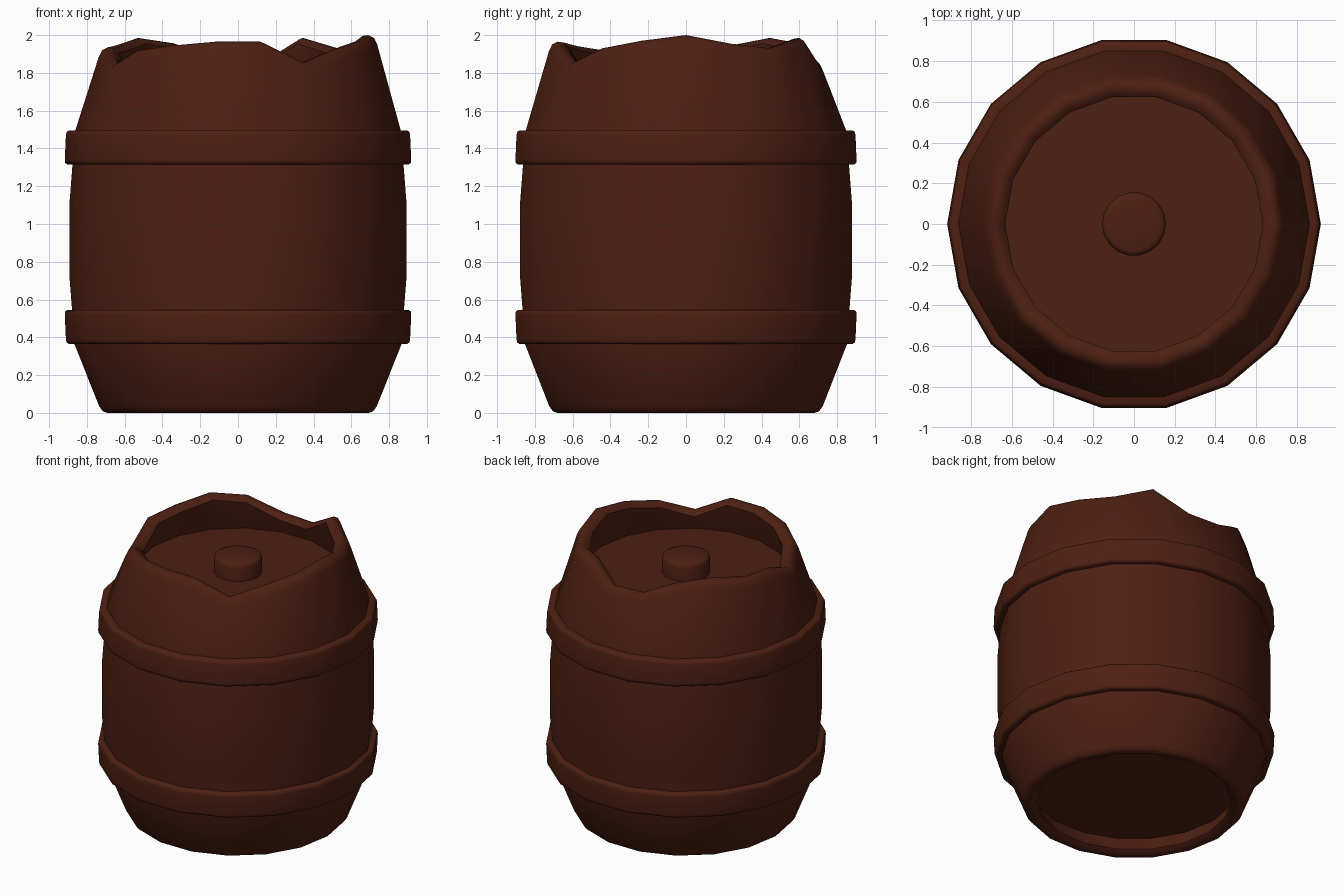
import bpy, bmesh, math

if "Cube" in bpy.data.objects:
    bpy.data.objects.remove(bpy.data.objects["Cube"])

SIDES = 18
wood = bpy.data.materials.new("dark_wood")
wood.diffuse_color = (0.075, 0.014, 0.006, 1)
wood.use_nodes = True
wood.node_tree.nodes["Principled BSDF"].inputs["Base Color"].default_value = wood.diffuse_color


def lathe(name, profile, closed=False, rim=None):
    """Revolve (radius, z) points; rim = (indices, z offset for each side)."""
    bm = bmesh.new()
    rings = []
    for i, (r, z) in enumerate(profile):
        ring = []
        for k in range(SIDES):
            a = math.tau * k / SIDES
            dz = rim[1][k] if rim and i in rim[0] else 0
            ring.append(bm.verts.new((r * math.cos(a), r * math.sin(a), z + dz)))
        rings.append(ring)
    pairs = list(zip(rings, rings[1:]))
    if closed:
        pairs.append((rings[-1], rings[0]))
    for lo, hi in pairs:
        for k in range(SIDES):
            n = (k + 1) % SIDES
            bm.faces.new((lo[k], lo[n], hi[n], hi[k]))
    if not closed:
        bm.faces.new(rings[0])
        bm.faces.new(rings[-1])
    bmesh.ops.recalc_face_normals(bm, faces=bm.faces)
    me = bpy.data.meshes.new(name)
    bm.to_mesh(me)
    bm.free()
    ob = bpy.data.objects.new(name, me)
    bpy.context.collection.objects.link(ob)
    me.materials.append(wood)
    bpy.ops.object.select_all(action='DESELECT')
    ob.select_set(True)
    bpy.context.view_layer.objects.active = ob
    bpy.ops.object.shade_smooth_by_angle(angle=math.radians(50))
    return ob


# Barrel shell: outer wall, broken rim, inner wall
rim_z = [2.0, 1.955, 1.93, 1.985, 1.85, 1.86, 1.957, 1.985, 1.945,
         1.935, 1.84, 1.92, 1.945, 1.965, 1.965, 1.855, 1.93, 1.97]
shell = [(0.665, 0.003), (0.69, 0), (0.715, 0.008), (0.735, 0.035),
         (0.868, 0.37), (0.878, 0.54), (0.893, 0.73), (0.893, 1.1),
         (0.875, 1.33), (0.863, 1.49),
         (0.737, -0.05), (0.72, -0.015), (0.69, 0), (0.66, -0.004), (0.632, -0.03),
         (0.68, 1.70), (0.78, 1.45), (0.81, 1.0), (0.78, 0.4), (0.68, 0.14),
         (0.635, 0.025)]
lathe("barrel_shell", shell, closed=True, rim=(range(10, 15), rim_z))

# Hoops, the lower one mirrored from the upper one
hoop = [(0.85, 0.09), (0.895, 0.09), (0.907, 0.083), (0.911, 0.068),
        (0.917, -0.065), (0.915, -0.082), (0.903, -0.09), (0.85, -0.09)]
for name, z, s in (("upper_hoop", 1.405, 1), ("lower_hoop", 0.455, -1)):
    lathe(name, [(r, z + s * h) for r, h in hoop], closed=True)

# Recessed lid and floor
lathe("lid", [(0.71, 1.67), (0.69, 1.725)])
lathe("floor", [(0.68, 0.13), (0.69, 0.19)])

# Knob on the lid
lathe("lid_knob", [(0.157, 1.70), (0.157, 1.825), (0.15, 1.843), (0.133, 1.85)])
